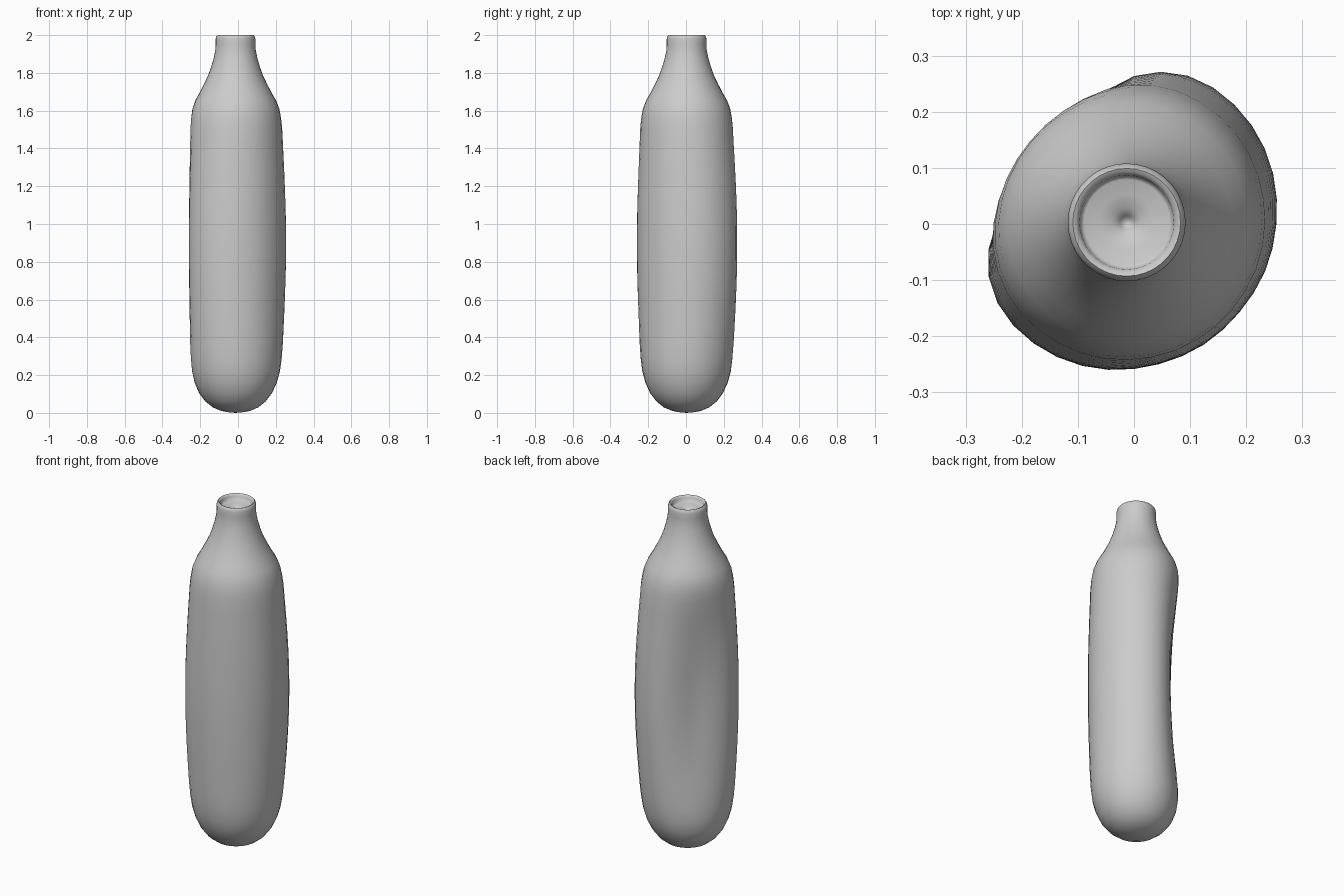
import bpy, bmesh, math

if "Cube" in bpy.data.objects:
    bpy.data.objects.remove(bpy.data.objects["Cube"])

SEG = 36
PANEL = math.radians(140)      # direction the flattened grip panel faces
CENTRE = (-0.013, 0.003)       # axis of the neck and rounded ends

# Lathe profile (radius, z): rounded base, shoulder, neck, rim, recessed dish
base = [(0.035, 0.003), (0.075, 0.01), (0.12, 0.029), (0.16, 0.061), (0.193, 0.105),
        (0.217, 0.16), (0.231, 0.22), (0.237, 0.29)]
wall = [(0.239, 0.29 + 1.22 * i / 16) for i in range(1, 17)]
shoulder = [(0.236, 1.56), (0.229, 1.61), (0.213, 1.655), (0.188, 1.70), (0.165, 1.745),
            (0.144, 1.79), (0.128, 1.835), (0.115, 1.88), (0.107, 1.92)]
rim = [(0.105, 1.95), (0.105, 1.98), (0.102, 1.993), (0.096, 2.0), (0.089, 1.997),
       (0.084, 1.988), (0.081, 1.968), (0.076, 1.966), (0.05, 1.962), (0.025, 1.955),
       (0.012, 1.945), (0.006, 1.935)]
profile = base + wall + shoulder + rim

# Mid-height section: (angle from panel centre, radius)
section = [(0, 0.184), (25, 0.211), (45, 0.258), (60, 0.278), (75, 0.284),
           (105, 0.272), (140, 0.253), (180, 0.244)]


def mid_radius(angle):
    d = abs((math.degrees(angle) + 180) % 360 - 180)
    for (a, r), (b, s) in zip(section, section[1:]):
        if d <= b + 1e-6:
            return r + (s - r) * (d - a) / (b - a)
    return section[-1][1]


def ring_points(r, z):
    # blend from round ends to the flattened section in the middle
    t = min(1, max(0, (z - 0.1) / 1.6))
    w = math.sin(math.pi * t) ** 1.3
    for i in range(SEG):
        phi = 2 * math.pi * i / SEG
        # lightly smoothed section radius
        m = sum(mid_radius(phi + math.radians(k)) for k in (-8, 0, 8)) / 3
        rad = r * (1 + w * (m / 0.239 - 1))
        a = PANEL + phi
        yield (CENTRE[0] * (1 - w) + rad * math.cos(a),
               CENTRE[1] * (1 - w) + rad * math.sin(a), z)


# Bottle body
bm = bmesh.new()
rings = [[bm.verts.new(p) for p in ring_points(r, z)] for r, z in profile]
for lo, hi in zip(rings, rings[1:]):
    for i in range(SEG):
        j = (i + 1) % SEG
        bm.faces.new((lo[i], lo[j], hi[j], hi[i]))
bottom = bm.verts.new((*CENTRE, 0.0))
for i in range(SEG):
    bm.faces.new((bottom, rings[0][(i + 1) % SEG], rings[0][i]))
bm.faces.new(rings[-1])
bmesh.ops.recalc_face_normals(bm, faces=bm.faces)
mesh = bpy.data.meshes.new("bottle_body")
bm.to_mesh(mesh)
bm.free()
bottle = bpy.data.objects.new("bottle_body", mesh)
bpy.context.collection.objects.link(bottle)
bpy.context.view_layer.objects.active = bottle
bottle.select_set(True)
bpy.ops.object.shade_smooth_by_angle(angle=math.radians(60))
